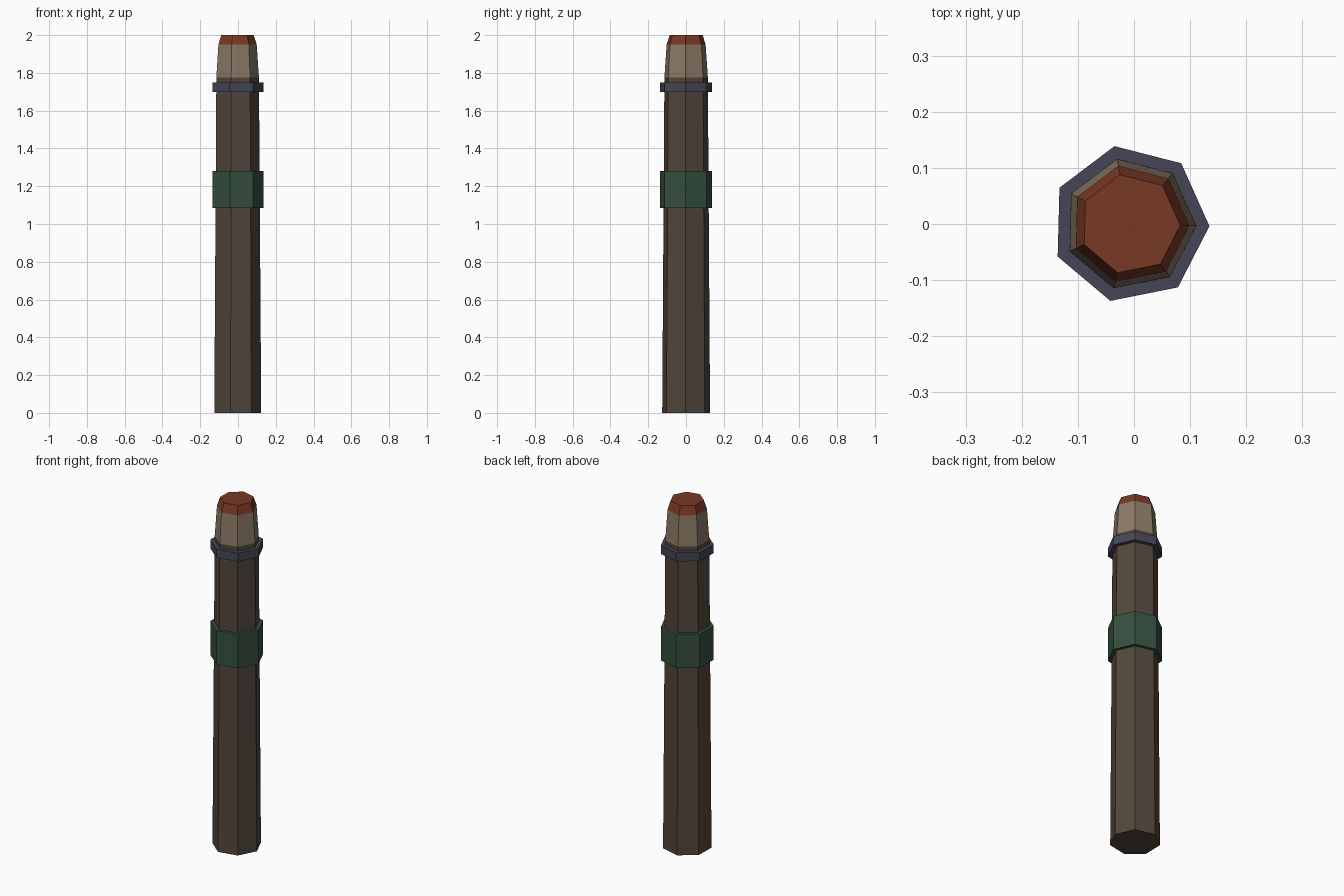
import bpy
import math

cube = bpy.data.objects.get("Cube")
if cube:
    bpy.data.objects.remove(cube, do_unlink=True)

SIDES = 7
TURN = math.radians(-1.5)
AXIS_X = -0.007


def material(name, rgb):
    mat = bpy.data.materials.new(name)
    mat.use_nodes = True
    colour = (*rgb, 1.0)
    mat.diffuse_color = colour
    mat.node_tree.nodes["Principled BSDF"].inputs["Base Color"].default_value = colour
    return mat


def prism(name, profile, mats, slots):
    """Capped seven-sided solid from (radius, height) pairs; slots colour each section."""
    verts = [(AXIS_X + r * math.cos(TURN + math.tau * i / SIDES),
              r * math.sin(TURN + math.tau * i / SIDES), z)
             for r, z in profile for i in range(SIDES)]
    faces, colours = [list(reversed(range(SIDES)))], [slots[0]]
    for level, slot in enumerate(slots):
        low, high = level * SIDES, (level + 1) * SIDES
        for i in range(SIDES):
            j = (i + 1) % SIDES
            faces.append([low + i, low + j, high + j, high + i])
            colours.append(slot)
    faces.append([len(slots) * SIDES + i for i in range(SIDES)])
    colours.append(slots[-1])
    mesh = bpy.data.meshes.new(name)
    mesh.from_pydata(verts, [], faces)
    for mat in mats:
        mesh.materials.append(mat)
    for poly, slot in zip(mesh.polygons, colours):
        poly.material_index = slot
    mesh.update()
    obj = bpy.data.objects.new(name, mesh)
    bpy.context.collection.objects.link(obj)
    return obj


bark = material("dark brown", (0.082, 0.063, 0.045))
wood = material("pale wood", (0.26, 0.195, 0.13))
tip = material("rust red", (0.19, 0.04, 0.018))
green = material("dark green", (0.036, 0.078, 0.05))
slate = material("slate blue", (0.06, 0.06, 0.092))

# Tapered shaft and the pale end with its red tip
prism("shaft", [(0.13, 0), (0.118, 1.775)], [bark], [0])
prism("tapered_end", [(0.118, 1.775), (0.106, 1.95), (0.0895, 2.0)], [wood, tip], [0, 1])

# Wrapped bands
prism("wide_band", [(0.1415, 1.085), (0.1415, 1.28)], [green], [0])
prism("narrow_ring", [(0.1415, 1.7), (0.1415, 1.75)], [slate], [0])
